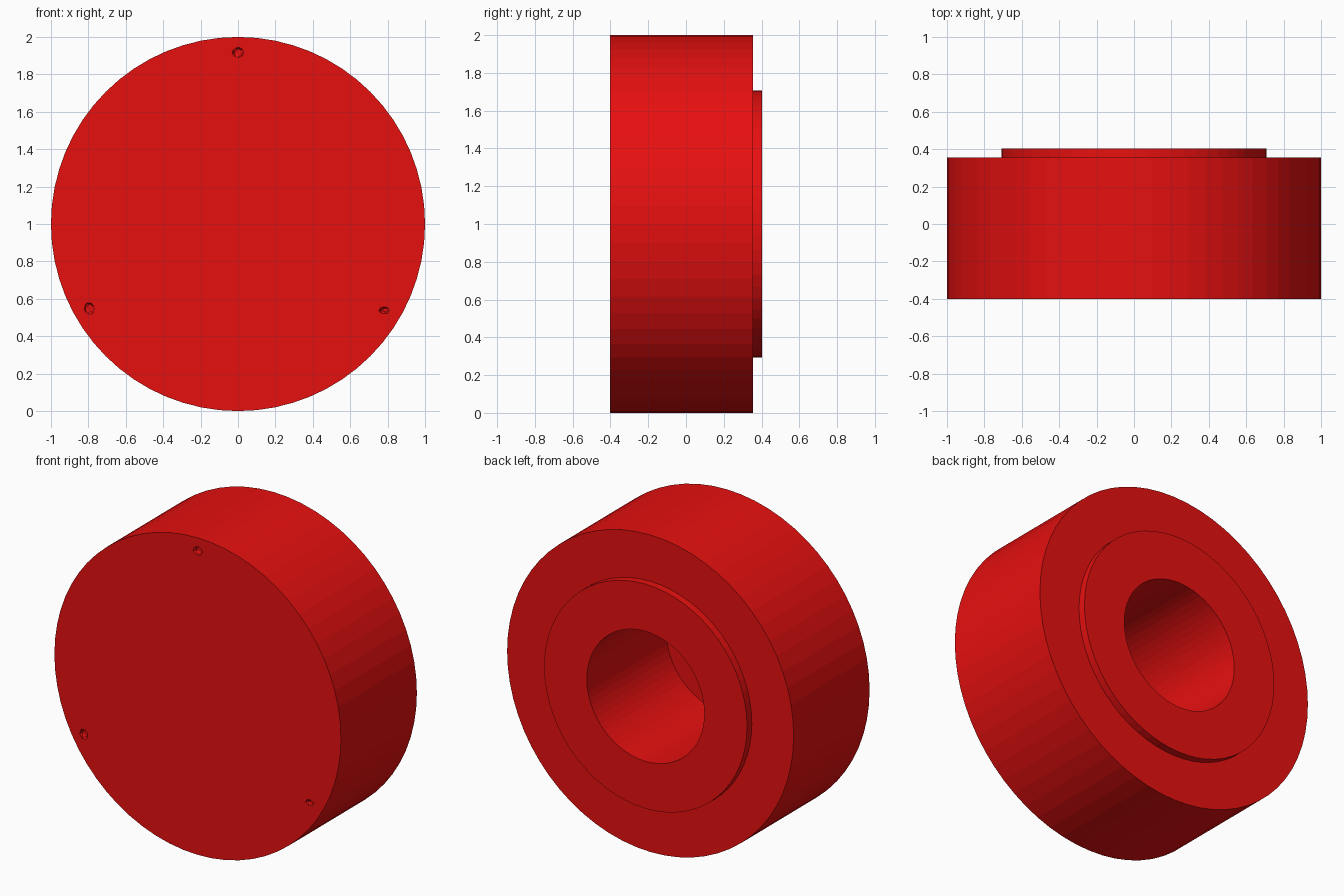
import bpy, bmesh, math, random
from mathutils import Matrix

if "Cube" in bpy.data.objects:
    bpy.data.objects.remove(bpy.data.objects["Cube"])

random.seed(3)
SIDES = 64
CENTRE_Z = 1.0

red = bpy.data.materials.new("red")
red.diffuse_color = (0.8, 0.005, 0.005, 1)
red.use_nodes = True
red.node_tree.nodes["Principled BSDF"].inputs["Base Color"].default_value = red.diffuse_color


def link(name, bm):
    bmesh.ops.recalc_face_normals(bm, faces=bm.faces)
    mesh = bpy.data.meshes.new(name)
    bm.to_mesh(mesh)
    bm.free()
    obj = bpy.data.objects.new(name, mesh)
    bpy.context.collection.objects.link(obj)
    mesh.materials.append(red)
    return obj


def lathe(name, profile):
    """Revolve (radius, y) points about the y axis and cap both ends."""
    bm = bmesh.new()
    rings = []
    for r, y in profile:
        angles = [2 * math.pi * i / SIDES for i in range(SIDES)]
        rings.append([bm.verts.new((r * math.sin(a), y, CENTRE_Z + r * math.cos(a)))
                      for a in angles])
    for a, b in zip(rings, rings[1:]):
        for i in range(SIDES):
            j = (i + 1) % SIDES
            bm.faces.new((a[i], a[j], b[j], b[i]))
    bm.faces.new(rings[0])
    bm.faces.new(rings[-1])
    return link(name, bm)


# Round body: plain front, raised ring at the back, deep blind bore
body = lathe("wheel_body", [
    (1.0, -0.402), (1.0, 0.355), (0.708, 0.355),
    (0.708, 0.403), (0.41, 0.403), (0.41, -0.388)])

# Three small uneven pits near the front rim
bm = bmesh.new()
for x, z, w, h in [(0.0, 1.917, 0.035, 0.031),
                   (-0.795, 0.548, 0.031, 0.035),
                   (0.782, 0.538, 0.032, 0.021)]:
    m = (Matrix.Translation((x, -0.402, z)) @ Matrix.Diagonal((w, 0.02, h, 1))
         @ Matrix.Rotation(random.uniform(0.2, 1.0), 4, (1, 1, 1)))
    bmesh.ops.create_icosphere(bm, subdivisions=1, radius=1, matrix=m)
cutter = link("pit_cutter", bm)
cutter.hide_render = True
cutter.hide_viewport = True

pits = body.modifiers.new("pits", 'BOOLEAN')
pits.operation = 'DIFFERENCE'
pits.solver = 'EXACT'
pits.object = cutter
